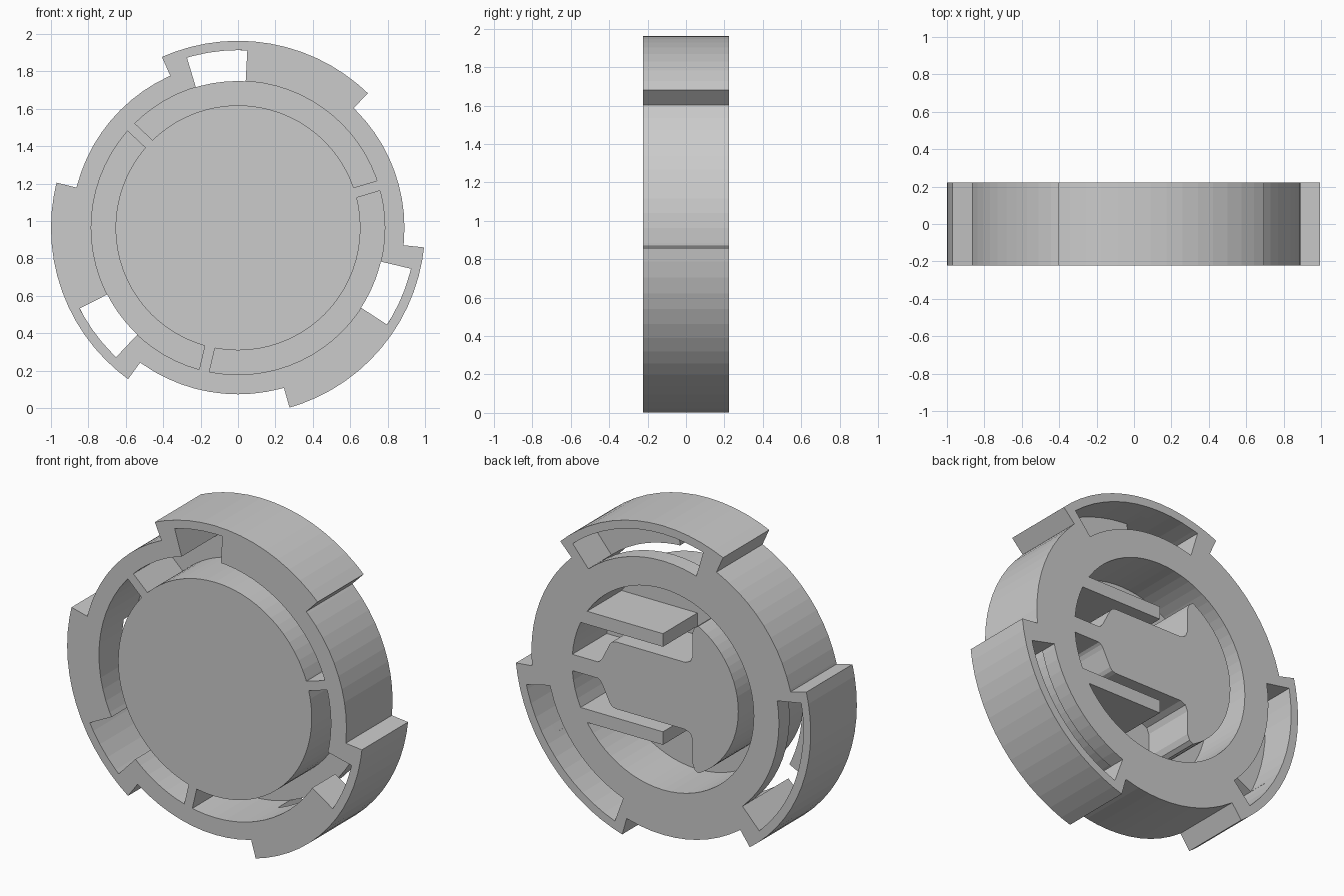
import bpy, bmesh, math

if "Cube" in bpy.data.objects:
    bpy.data.objects.remove(bpy.data.objects["Cube"])

CZ = 0.963          # height of the ring centre
HALF = 0.223        # half depth along y


def arc(r, a0, a1, step=5):
    """Points on an arc, sampled on shared multiples of step so facets line up."""
    rev = a1 < a0
    lo, hi = (a1, a0) if rev else (a0, a1)
    angs = [lo] + [a for a in range(-360, 721, step) if lo + .01 < a < hi - .01] + [hi]
    pts = [(r * math.cos(math.radians(a)), r * math.sin(math.radians(a))) for a in angs]
    return pts[::-1] if rev else pts


def sector(r0, r1, a0, a1):
    return arc(r1, a0, a1) + arc(r0, a1, a0)


def prism(name, pts, y0, y1):
    """Extrude an (x, z) outline along y."""
    bm = bmesh.new()
    face = bm.faces.new([bm.verts.new((x, y0, z + CZ)) for x, z in pts])
    ext = bmesh.ops.extrude_face_region(bm, geom=[face])
    moved = [v for v in ext["geom"] if isinstance(v, bmesh.types.BMVert)]
    bmesh.ops.translate(bm, vec=(0, y1 - y0, 0), verts=moved)
    bmesh.ops.recalc_face_normals(bm, faces=bm.faces)
    mesh = bpy.data.meshes.new(name)
    bm.to_mesh(mesh)
    bm.free()
    obj = bpy.data.objects.new(name, mesh)
    bpy.context.collection.objects.link(obj)
    return obj


def cut(target, pts, y0, y1):
    tool = prism("cutter", pts, y0, y1)
    tool.hide_render = True
    mod = target.modifiers.new("cut", "BOOLEAN")
    mod.operation, mod.solver, mod.object = "DIFFERENCE", "EXACT", tool
    bpy.context.view_layer.objects.active = target
    bpy.ops.object.modifier_apply(modifier=mod.name)
    bpy.data.objects.remove(tool)


# Outer body with three raised lugs
outline = []
for k in range(3):
    o = 120 * k
    outline += arc(1.0, 46 + o, 114 + o) + arc(0.89, 114 + o, 166 + o)
body = prism("bayonet_ring", outline, -HALF, HALF)

# Front groove between the disc and the ring, interrupted by three ribs
hi, ho = math.degrees(0.028 / 0.655), math.degrees(0.028 / 0.785)
for k in range(3):
    a, b = 16.7 + 120 * k, 136.7 + 120 * k
    cut(body, arc(0.785, a + ho, b - ho) + arc(0.655, b - hi, a + hi), -0.4, 0.12)

# Through windows, and longer pockets open at the back of each lug
for k in range(3):
    o = 120 * k
    cut(body, sector(0.74, 0.95, 87 + o, 106.7 + o), -0.4, 0.12)
    cut(body, sector(0.74, 0.95, 50 + o, 106.7 + o), 0.0, 0.12)
    cut(body, sector(0.785, 0.95, 50 + o, 106.7 + o), 0.11, 0.4)

# Rear cavity, leaving a necked core and two flat tongues standing
R = 0.615
ang = lambda z: math.degrees(math.asin(z / R))
core = [(.44, .05), (.425, .06), (.41, .08), (.36, .18), (.345, .197), (.32, .205),
        (-.15, .205), (-.185, .22), (-.2, .255), (-.2, .40), (-.215, .435), (-.24, .45)]
mirror = lambda pts: [(x, -z) for x, z in reversed(pts)]
upper = arc(R, ang(.05), ang(.26)) + [(0, .26), (0, .34)]
cavity = (upper + arc(R, ang(.34), 360 - ang(.34)) + mirror(upper)
          + mirror(core) + [])
# core outline runs from the lower neck round the back end to the upper neck
cavity = cavity[:-len(core)] + [(x, -z) for x, z in core] + arc(0.51, 240, 120) + core[::-1]
cut(body, cavity, -0.11, 0.4)
